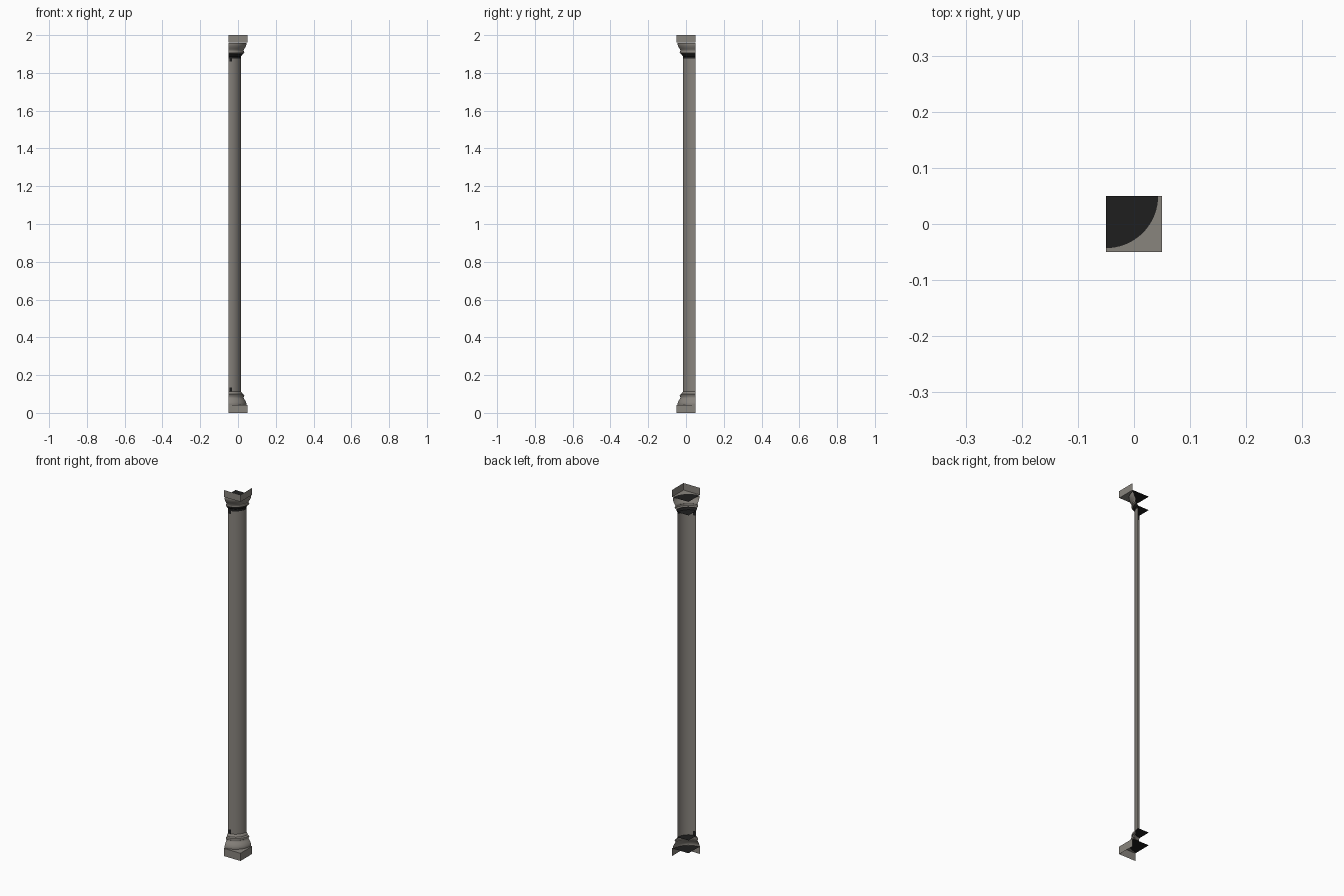
import bpy, bmesh, math

if "Cube" in bpy.data.objects:
    bpy.data.objects.remove(bpy.data.objects["Cube"])

AX, AY = -0.05, 0.05          # column axis sits on the back left corner
SEG = 24
ANGLES = [-math.pi / 2 * (1 - i / SEG) for i in range(SEG + 1)]


def flat_colour(name, rgb):
    m = bpy.data.materials.new(name)
    m.diffuse_color = (*rgb, 1)
    m.use_nodes = True
    m.node_tree.nodes["Principled BSDF"].inputs["Base Color"].default_value = m.diffuse_color
    return m


stone = flat_colour("warm grey stone", (0.25, 0.232, 0.208))
dark = flat_colour("near black", (0.013, 0.013, 0.013))


def finish(bm, name):
    me = bpy.data.meshes.new(name)
    bm.to_mesh(me)
    bm.free()
    me.materials.append(stone)
    me.materials.append(dark)
    ob = bpy.data.objects.new(name, me)
    bpy.context.collection.objects.link(ob)
    bpy.ops.object.select_all(action='DESELECT')
    ob.select_set(True)
    bpy.context.view_layer.objects.active = ob
    bpy.ops.object.shade_smooth_by_angle(angle=math.radians(35))
    return ob


def arc(bm, r, z):
    return [bm.verts.new((AX + r * math.cos(a), AY + r * math.sin(a), z)) for a in ANGLES]


def dark_disc(bm, r, z, up):
    """Flat dark quarter disc reaching to the axis; returns its arc."""
    row = arc(bm, r, z)
    loop = [bm.verts.new((AX, AY, z))] + row
    bm.faces.new(loop if up else loop[::-1]).material_index = 1
    return row


def quarter_turn(name, profile, disc=None, is_dark=None):
    """Sweep (radius, z) points, listed upward, through the front right quarter."""
    bm = bmesh.new()
    rows = [arc(bm, r, z) for r, z in profile]
    for j in range(len(rows) - 1):
        lo, hi = rows[j], rows[j + 1]
        z = (profile[j][1] + profile[j + 1][1]) / 2
        for i in range(SEG):
            f = bm.faces.new((lo[i], lo[i + 1], hi[i + 1], hi[i]))
            f.material_index = int(bool(is_dark and is_dark(z, i)))
    if disc == "low":
        dark_disc(bm, *profile[0], False)
    if disc == "high":
        dark_disc(bm, *profile[-1], True)
    return finish(bm, name)


def corner_slab(name, z0, z1, up):
    """Two outer walls of a square slab plus one horizontal face, dark inside the round."""
    bm = bmesh.new()
    pts = [(-0.05, -0.05), (0.05, -0.05), (0.05, 0.05)]
    lo = [bm.verts.new((x, y, z0)) for x, y in pts]
    hi = [bm.verts.new((x, y, z1)) for x, y in pts]
    for i in range(2):
        bm.faces.new((lo[i], lo[i + 1], hi[i + 1], hi[i]))
    edge = hi if up else lo
    row = dark_disc(bm, 0.093, z1 if up else z0, up)
    h = SEG // 2
    for loop in (row[:h + 1][::-1] + edge[:2], row[h:][::-1] + edge[1:]):
        bm.faces.new(loop if up else loop[::-1])
    return finish(bm, name)


# moulding profile of the base, mirrored upward for the capital
base = [(0.094, 0.042), (0.0945, 0.048), (0.093, 0.055), (0.089, 0.064),
        (0.083, 0.074), (0.079, 0.080), (0.079, 0.083), (0.082, 0.085),
        (0.0835, 0.090), (0.082, 0.095), (0.078, 0.098), (0.074, 0.099),
        (0.073, 0.104), (0.070, 0.109), (0.067, 0.112)]
capital = [(r, 2 - z) for r, z in reversed(base)]

# square blocks, open toward floor and ceiling
corner_slab("plinth", 0, 0.042, True)
corner_slab("abacus", 1.962, 2, False)

# round parts, with a dark stain just under the capital
quarter_turn("base_moulding", base, disc="high")
quarter_turn("shaft", [(0.067, z) for z in (0.112, 0.135, 1.86, 1.876, 1.888)],
             is_dark=lambda z, i: z > 1.876 or (1 <= i <= 3 and (z > 1.86 or z < 0.135)))
quarter_turn("capital_moulding", capital, disc="low",
             is_dark=lambda z, i: z < 1.901)
